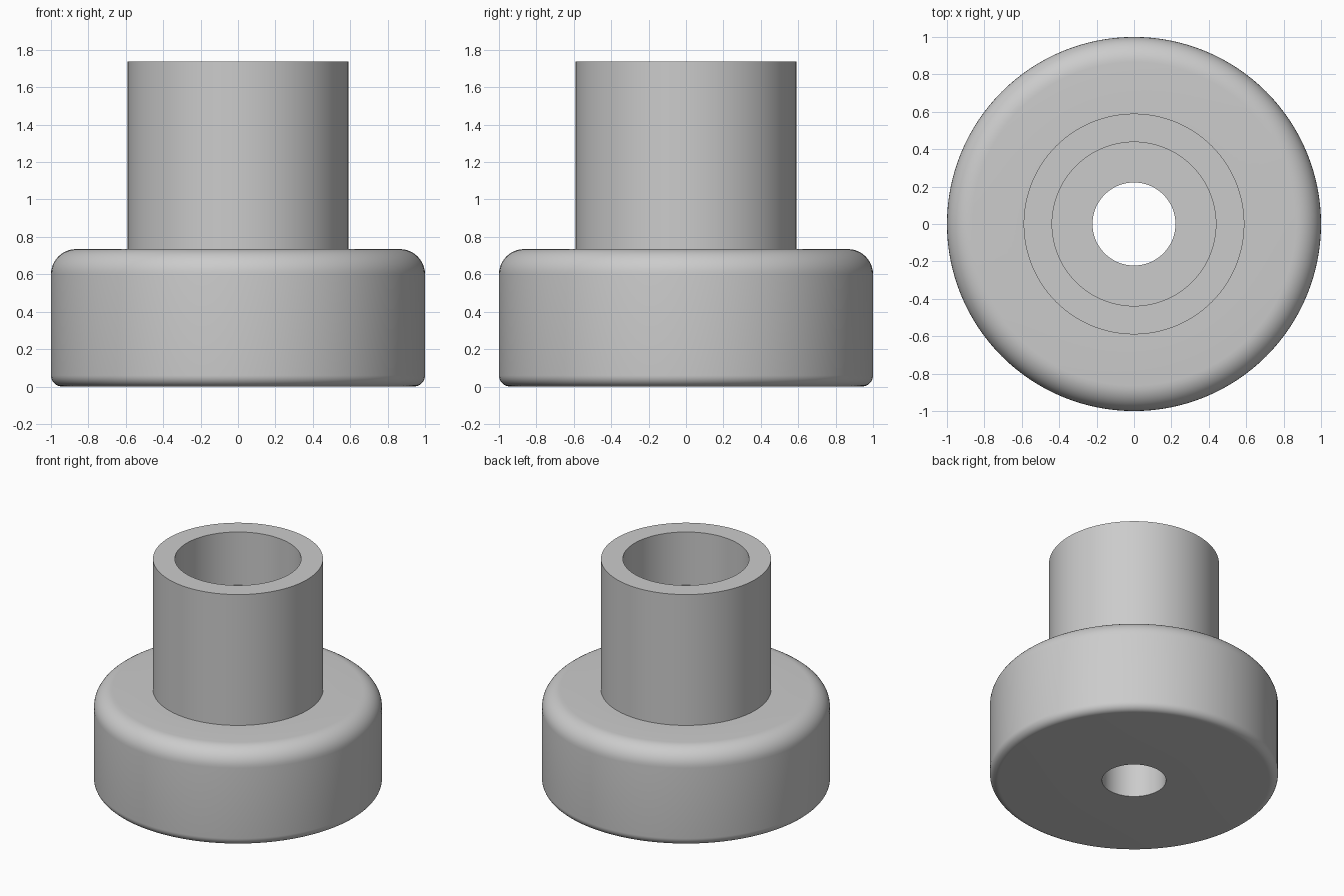
import bpy
import bmesh
from math import cos, sin, pi, radians

default = bpy.data.objects.get("Cube")
if default:
    bpy.data.objects.remove(default, do_unlink=True)

SEGMENTS = 128
BASE_R, BASE_H = 1.0, 0.735
NECK_R, TOP = 0.59, 1.737
BORE_R, BORE_FLOOR = 0.438, 1.33
HOLE_R = 0.222

grey = bpy.data.materials.new("plain grey")
grey.use_nodes = True
colour = (0.6, 0.6, 0.6, 1)
grey.diffuse_color = colour
grey.node_tree.nodes["Principled BSDF"].inputs["Base Color"].default_value = colour


def fillet(r, z, radius, start, steps=10):
    """Quarter arc of profile points around (r, z)."""
    angles = [start + pi / 2 * i / steps for i in range(steps + 1)]
    return [(r + radius * cos(a), z + radius * sin(a)) for a in angles]


def lathe(name, profile):
    """Turn a closed (radius, height) profile about z."""
    bm = bmesh.new()
    rings = []
    for r, z in profile:
        rings.append([bm.verts.new((r * cos(2 * pi * i / SEGMENTS),
                                    r * sin(2 * pi * i / SEGMENTS), z))
                      for i in range(SEGMENTS)])
    for a, b in zip(rings, rings[1:] + rings[:1]):
        for i in range(SEGMENTS):
            j = (i + 1) % SEGMENTS
            bm.faces.new((a[i], a[j], b[j], b[i]))
    bmesh.ops.recalc_face_normals(bm, faces=bm.faces)
    mesh = bpy.data.meshes.new(name)
    bm.to_mesh(mesh)
    bm.free()
    mesh.materials.append(grey)
    obj = bpy.data.objects.new(name, mesh)
    bpy.context.collection.objects.link(obj)
    bpy.ops.object.select_all(action='DESELECT')
    obj.select_set(True)
    bpy.context.view_layer.objects.active = obj
    bpy.ops.object.shade_smooth_by_angle(angle=radians(30))


# Rounded flange, neck, counterbore and through hole in one turned profile
LOW, HIGH = 0.06, 0.135
profile = [(HOLE_R, 0)]
profile += fillet(BASE_R - LOW, LOW, LOW, -pi / 2)
profile += fillet(BASE_R - HIGH, BASE_H - HIGH, HIGH, 0)
profile += [(NECK_R, BASE_H), (NECK_R, TOP), (BORE_R, TOP),
            (BORE_R, BORE_FLOOR), (HOLE_R, BORE_FLOOR)]
lathe("flanged_bushing", profile)
